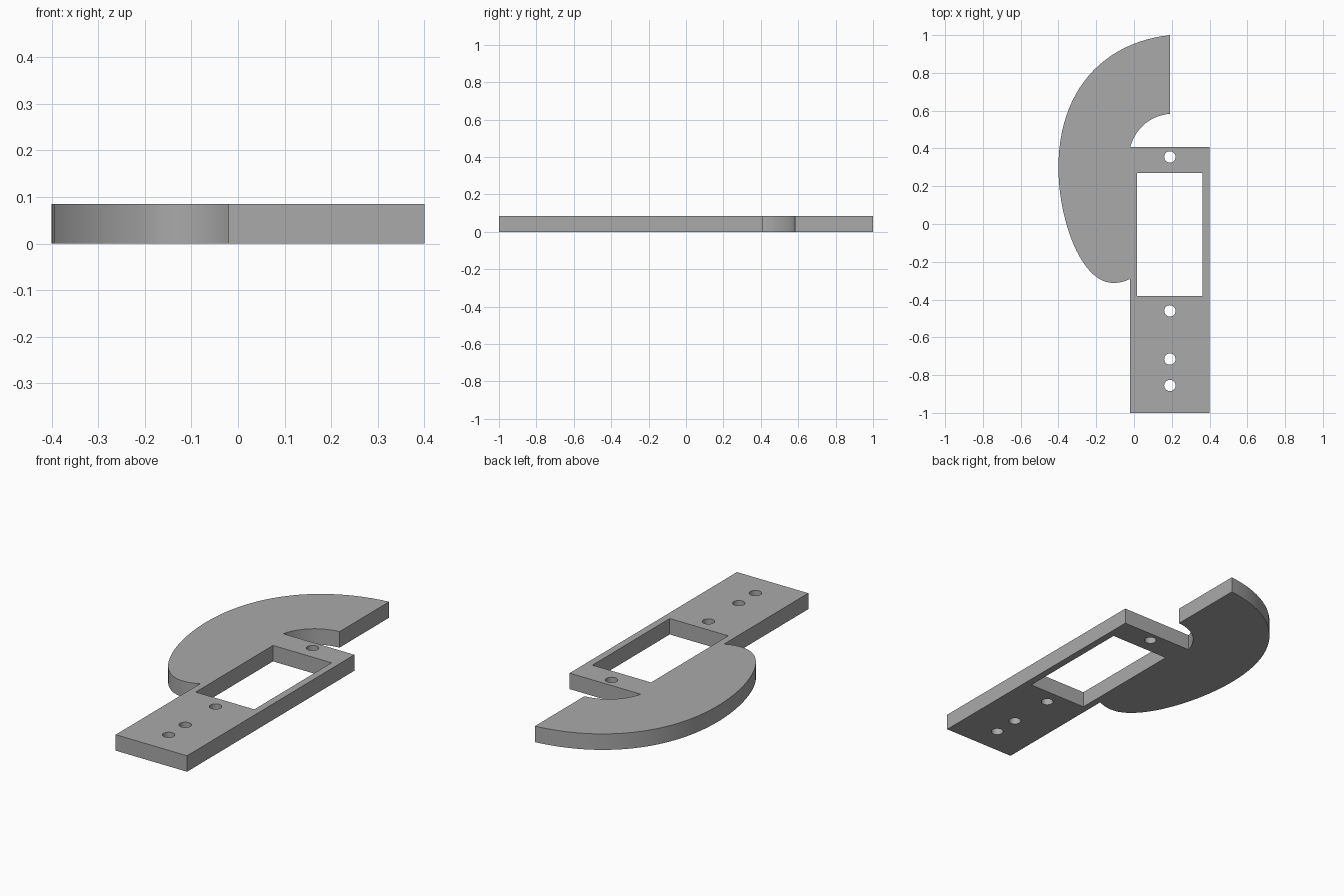
import bpy, bmesh, math
from mathutils import Vector
from mathutils.geometry import interpolate_bezier

THICKNESS = 0.085

cube = bpy.data.objects.get("Cube")
if cube:
    bpy.data.objects.remove(cube, do_unlink=True)

grey = bpy.data.materials.new("plain grey")
grey.use_nodes = True
colour = (0.4, 0.4, 0.4, 1)
grey.diffuse_color = colour
grey.node_tree.nodes["Principled BSDF"].inputs["Base Color"].default_value = colour


def bezier(*points, steps=24):
    """Curve through four control points, without its last point."""
    return interpolate_bezier(*[Vector(p) for p in points], steps + 1)[:-1]


def circle(x, y, radius, sides=32):
    angles = [math.tau * i / sides for i in range(sides)]
    return [(x + radius * math.cos(a), y + radius * math.sin(a)) for a in angles]


def add_loop(bm, points):
    verts = [bm.verts.new((p[0], p[1], 0)) for p in points]
    for a, b in zip(verts, verts[1:] + verts[:1]):
        bm.edges.new((a, b))


# Outline: curved horn, then the straight mounting plate, then the inner notch
outline = bezier((0.19, 1), (-0.17, 0.96), (-0.4, 0.7), (-0.4, 0.3))
outline += bezier((-0.4, 0.3), (-0.4, 0.02), (-0.28, -0.312), (-0.11, -0.312))
outline += bezier((-0.11, -0.312), (-0.08, -0.312), (-0.05, -0.306), (-0.02, -0.29), steps=8)
outline += [(-0.02, -0.29), (-0.02, -1), (0.4, -1), (0.4, 0.408)]
outline += bezier((-0.02, 0.408), (0.01, 0.51), (0.09, 0.575), (0.19, 0.583))
outline += [(0.19, 0.583)]

# Rectangular window and screw holes
window = [(0.017, -0.38), (0.362, -0.38), (0.362, 0.27), (0.017, 0.27)]
holes = [circle(0.19, y, 0.03) for y in (0.355, -0.46, -0.715, -0.855)]

bm = bmesh.new()
for loop in [outline, window] + holes:
    add_loop(bm, loop)
bmesh.ops.triangle_fill(bm, use_beauty=True, use_dissolve=False, edges=bm.edges[:])

# Thicken the flat shape into a solid plate
result = bmesh.ops.extrude_face_region(bm, geom=bm.faces[:], use_keep_orig=True)
top = [v for v in result["geom"] if isinstance(v, bmesh.types.BMVert)]
bmesh.ops.translate(bm, verts=top, vec=(0, 0, THICKNESS))
bmesh.ops.recalc_face_normals(bm, faces=bm.faces[:])

mesh = bpy.data.meshes.new("curved_mounting_plate")
bm.to_mesh(mesh)
bm.free()
mesh.materials.append(grey)
plate = bpy.data.objects.new("curved_mounting_plate", mesh)
bpy.context.collection.objects.link(plate)

bpy.context.view_layer.objects.active = plate
plate.select_set(True)
bpy.ops.object.shade_smooth_by_angle(angle=math.radians(30))
